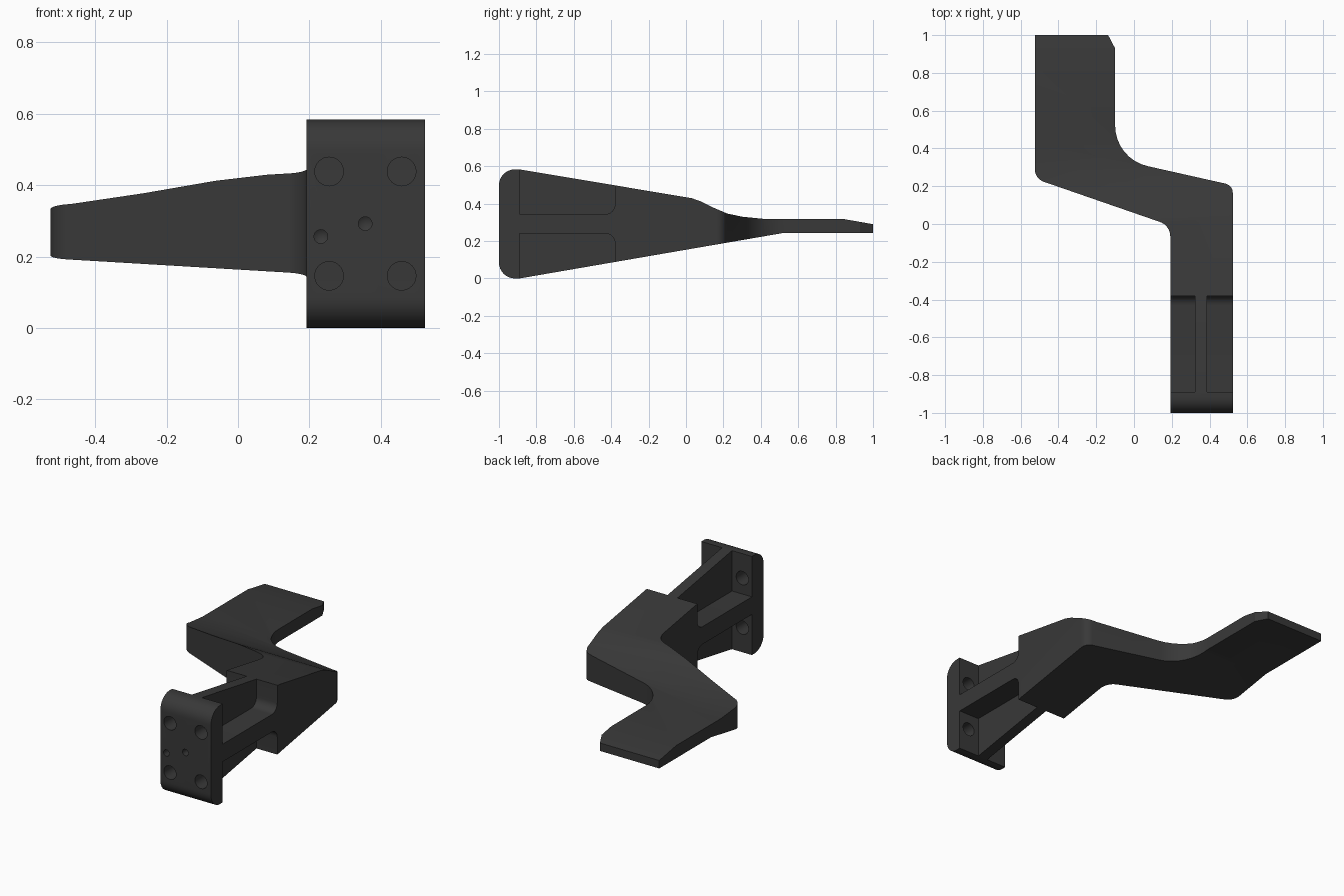
import bpy, bmesh, math
from mathutils import Vector

if "Cube" in bpy.data.objects:
    bpy.data.objects.remove(bpy.data.objects["Cube"])


def fillet(points, steps=8):
    """Round each (a, b, radius) corner of a closed outline."""
    out = []
    n = len(points)
    for i, (a, b, r) in enumerate(points):
        p = Vector((a, b))
        if r == 0:
            out.append(p)
            continue
        u = (Vector(points[i - 1][:2]) - p).normalized()
        v = (Vector(points[(i + 1) % n][:2]) - p).normalized()
        half = u.angle(v) / 2
        start, end = p + u * r / math.tan(half), p + v * r / math.tan(half)
        c = p + (u + v).normalized() * r / math.sin(half)
        s, e = start - c, end - c
        sweep = s.angle(e)
        for k in range(steps + 1):
            t = k / steps
            w = (s * math.sin((1 - t) * sweep) + e * math.sin(t * sweep)) / math.sin(sweep)
            out.append(c + w)
    return out


def prism(name, outline, lo, hi, axis):
    """Extrude an outline along x (outline is y,z) or z (outline is x,y)."""
    bm = bmesh.new()
    place = (lambda p: (lo, p.x, p.y)) if axis == "X" else (lambda p: (p.x, p.y, lo))
    face = bm.faces.new([bm.verts.new(place(p)) for p in outline])
    ext = bmesh.ops.extrude_face_region(bm, geom=[face])
    shift = Vector((hi - lo, 0, 0)) if axis == "X" else Vector((0, 0, hi - lo))
    bmesh.ops.translate(bm, vec=shift, verts=[g for g in ext["geom"] if isinstance(g, bmesh.types.BMVert)])
    bmesh.ops.recalc_face_normals(bm, faces=bm.faces)
    mesh = bpy.data.meshes.new(name)
    bm.to_mesh(mesh)
    bm.free()
    obj = bpy.data.objects.new(name, mesh)
    bpy.context.collection.objects.link(obj)
    return obj


def combine(target, tool, operation):
    tool.hide_render = True
    mod = target.modifiers.new(operation, "BOOLEAN")
    mod.object, mod.operation, mod.solver = tool, operation, "EXACT"
    bpy.context.view_layer.objects.active = target
    bpy.ops.object.modifier_apply(modifier=mod.name)
    bpy.data.objects.remove(tool)


# Arm: tapered side profile intersected with the cranked plan outline
side = fillet([
    (-1, 0, 0.085), (-0.89, 0, 0), (0.52, 0.243, 0), (1, 0.243, 0),
    (1, 0.29, 0), (0.84, 0.318, 0), (0.42, 0.318, 0), (0.30, 0.33, 0),
    (0.22, 0.347, 0), (0.15, 0.377, 0), (0.08, 0.412, 0), (0.03, 0.429, 0),
    (-0.89, 0.583, 0), (-1, 0.583, 0.085)])
plan = fillet([
    (0.192, -1.1, 0), (0.523, -1.1, 0), (0.523, 0.205, 0.05), (-0.10, 0.345, 0.22),
    (-0.10, 0.93, 0), (-0.137, 1.1, 0), (-0.525, 1.1, 0),
    (-0.525, 0.24, 0.07), (0.192, -0.008, 0.08)])
# End chamfer meets the tip at y = 1
plan = [Vector((-0.137, 1.0)) if abs(p.x + 0.137) < 1e-4 else p for p in plan]
plan = [Vector((p.x, 1.0)) if p.y > 1.05 else p for p in plan]
arm = prism("bracket_arm", side, -0.7, 0.7, "X")
combine(arm, prism("plan_cutter", plan, -0.2, 0.8, "Z"), "INTERSECT")

# Four pockets leave a cross-shaped rib behind the mounting plate
mid = 0.292
for s in (-1, 1):
    pocket = fillet([(-0.89, mid + s * 0.052, 0), (-0.38, mid + s * 0.052, 0.05),
                     (-0.38, mid + s * 0.5, 0), (-0.89, mid + s * 0.5, 0)])
    for lo, hi in ((0.05, 0.322), (0.387, 0.65)):
        combine(arm, prism("pocket_cutter", pocket, lo, hi, "X"), "DIFFERENCE")


def drill(x, z, radius, depth, tip):
    """Drill from the front face, with an optional conical bottom."""
    bm = bmesh.new()
    n = 32
    rings = [[bm.verts.new((x + radius * math.cos(2 * math.pi * k / n), y,
                            z + radius * math.sin(2 * math.pi * k / n)))
              for k in range(n)] for y in (-1.1, -1 + depth)]
    end = bm.verts.new((x, -1 + depth + tip, z))
    bm.faces.new(rings[0])
    for k in range(n):
        j = (k + 1) % n
        bm.faces.new((rings[0][k], rings[0][j], rings[1][j], rings[1][k]))
        bm.faces.new((rings[1][k], rings[1][j], end))
    bmesh.ops.recalc_face_normals(bm, faces=bm.faces)
    mesh = bpy.data.meshes.new("drill_cutter")
    bm.to_mesh(mesh)
    bm.free()
    tool = bpy.data.objects.new("drill_cutter", mesh)
    bpy.context.collection.objects.link(tool)
    combine(arm, tool, "DIFFERENCE")


# Bolt holes through the plate, then two blind locating holes
for x in (0.255, 0.458):
    for z in (0.146, 0.438):
        drill(x, z, 0.04, 0.15, 0.02)
for x, z in ((0.232, 0.256), (0.356, 0.292)):
    drill(x, z, 0.019, 0.08, 0.012)

# Dark finish and smooth fillets
finish = bpy.data.materials.new("dark_finish")
finish.diffuse_color = (0.04, 0.04, 0.04, 1)
finish.use_nodes = True
finish.node_tree.nodes["Principled BSDF"].inputs["Base Color"].default_value = finish.diffuse_color
arm.data.materials.clear()
arm.data.materials.append(finish)
bpy.ops.object.select_all(action="DESELECT")
arm.select_set(True)
bpy.context.view_layer.objects.active = arm
bpy.ops.object.shade_smooth_by_angle(angle=math.radians(25))
